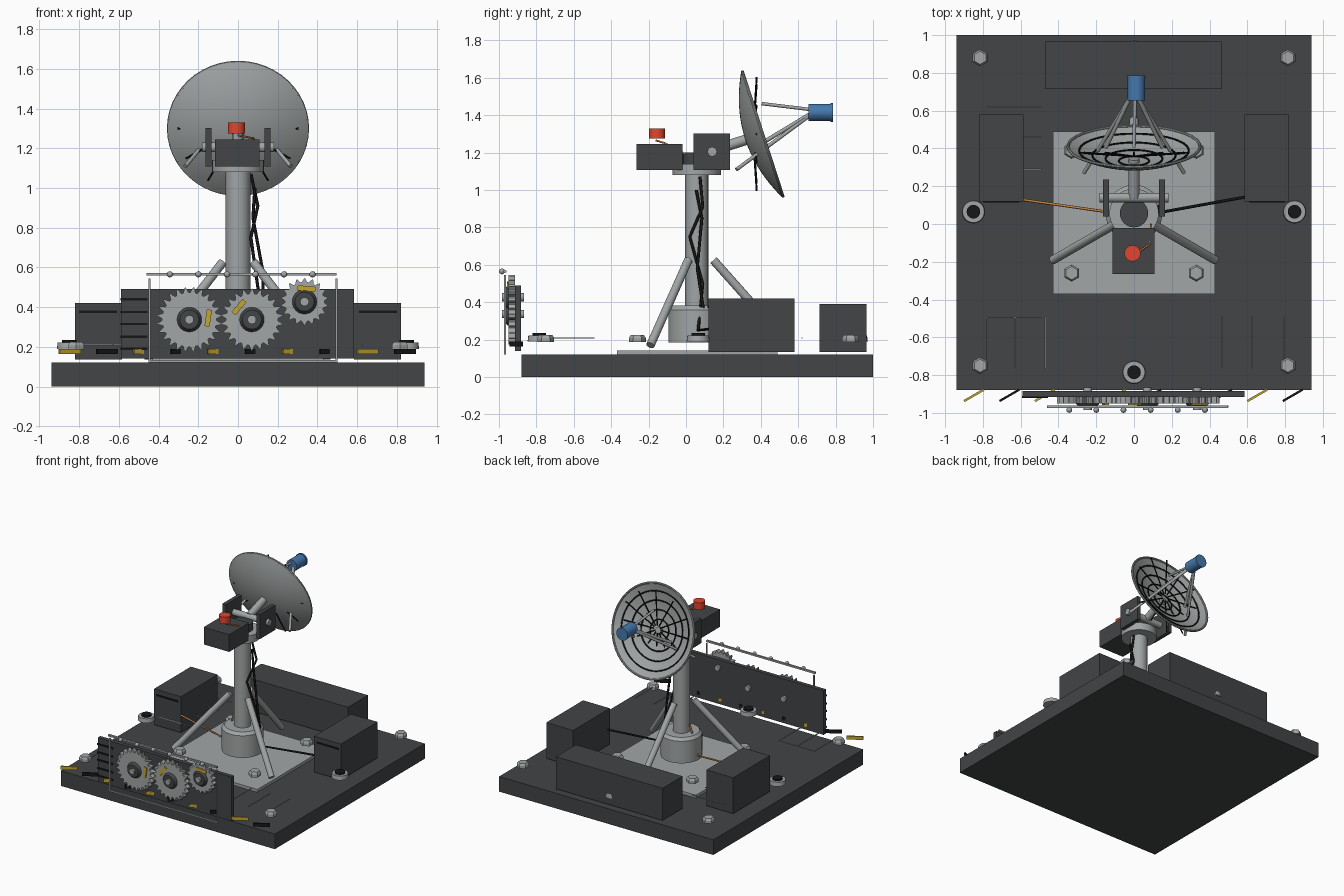
import bpy, bmesh, math
from mathutils import Vector, Matrix

if "Cube" in bpy.data.objects:
    bpy.data.objects.remove(bpy.data.objects["Cube"])


def mat(name, c):
    m = bpy.data.materials.new(name)
    m.diffuse_color = (*c, 1)
    m.use_nodes = True
    m.node_tree.nodes["Principled BSDF"].inputs["Base Color"].default_value = m.diffuse_color
    return m


DARK = mat("dark_grey", (0.055, 0.058, 0.062))
BLACK = mat("black", (0.008, 0.008, 0.008))
LIGHT = mat("light_grey", (0.36, 0.38, 0.38))
YELLOW = mat("yellow", (0.55, 0.38, 0.03))
RED = mat("red", (0.75, 0.06, 0.03))
BLUE = mat("blue", (0.06, 0.19, 0.42))
ORANGE = mat("orange", (0.6, 0.24, 0.06))


def finish(name, bm, m=None, smooth=False):
    bmesh.ops.recalc_face_normals(bm, faces=bm.faces)
    me = bpy.data.meshes.new(name)
    bm.to_mesh(me)
    bm.free()
    ob = bpy.data.objects.new(name, me)
    bpy.context.collection.objects.link(ob)
    if m:
        me.materials.append(m)
    if smooth:
        bpy.context.view_layer.objects.active = ob
        ob.select_set(True)
        bpy.ops.object.shade_smooth_by_angle(angle=math.radians(35))
        ob.select_set(False)
    return ob


def box(name, x0, x1, y0, y1, z0, z1, m=DARK):
    bm = bmesh.new()
    bmesh.ops.create_cube(bm, size=1, matrix=Matrix.Translation(
        ((x0 + x1) / 2, (y0 + y1) / 2, (z0 + z1) / 2)) @ Matrix.Diagonal((x1 - x0, y1 - y0, z1 - z0, 1)))
    return finish(name, bm, m)


def turned_box(name, c, size, axis, deg, m):
    bm = bmesh.new()
    bmesh.ops.create_cube(bm, size=1, matrix=Matrix.Translation(c)
                          @ Matrix.Rotation(math.radians(deg), 4, axis) @ Matrix.Diagonal((*size, 1)))
    return finish(name, bm, m)


def rod(name, a, b, r, m=LIGHT, r2=None, seg=24):
    a, b = Vector(a), Vector(b)
    d = b - a
    bm = bmesh.new()
    bmesh.ops.create_cone(bm, cap_ends=True, segments=seg, radius1=r, radius2=r if r2 is None else r2,
                          depth=d.length, matrix=Matrix.Translation((a + b) / 2)
                          @ d.to_track_quat('Z', 'Y').to_matrix().to_4x4())
    return finish(name, bm, m, seg > 8)


def lathe(name, prof, mx, m=LIGHT, closed=False, seg=48):
    bm = bmesh.new()
    vs = [bm.verts.new((r, 0, z)) for r, z in prof]
    es = [bm.edges.new(p) for p in zip(vs, vs[1:] + (vs[:1] if closed else []))
          if p[0] is not p[1]]
    bmesh.ops.spin(bm, geom=vs + es, axis=(0, 0, 1), cent=(0, 0, 0), angle=2 * math.pi, steps=seg)
    bmesh.ops.remove_doubles(bm, verts=bm.verts, dist=1e-5)
    bm.transform(mx)
    return finish(name, bm, m, True)


def ring(name, R, r, z, mx, m):
    t = [2 * math.pi * i / 8 for i in range(8)]
    return lathe(name, [(R + r * math.cos(a), z + r * math.sin(a)) for a in t], mx, m, True)


def cable(name, pts, r, m):
    cu = bpy.data.curves.new(name, 'CURVE')
    cu.dimensions = '3D'
    cu.bevel_depth = r
    cu.bevel_resolution = 2
    cu.use_fill_caps = True
    s = cu.splines.new('POLY')
    s.points.add(len(pts) - 1)
    for p, q in zip(s.points, pts):
        p.co = (*q, 1)
    cu.materials.append(m)
    bpy.context.collection.objects.link(bpy.data.objects.new(name, cu))


def gear(name, x, z, R, teeth):
    bm = bmesh.new()
    vs = []
    for i in range(teeth * 4):
        a = 2 * math.pi * (i + 0.5) / (teeth * 4)
        r = R if i % 4 == 1 else R * 0.98 if i % 4 == 2 else R * 0.83
        a += {1: 0.25, 2: -0.25}.get(i % 4, 0) * 2 * math.pi / (teeth * 4)
        vs.append(bm.verts.new((x + r * math.cos(a), -0.915, z + r * math.sin(a))))
    f = bm.faces.new(vs)
    e = bmesh.ops.extrude_face_region(bm, geom=[f])
    bmesh.ops.translate(bm, vec=(0, -0.035, 0), verts=[v for v in e["geom"] if isinstance(v, bmesh.types.BMVert)])
    finish(name, bm, LIGHT)
    rod(name + "_hub", (x, -0.95, z), (x, -0.97, z), 0.062, DARK, 0.048)
    rod(name + "_axle", (x, -0.865, z), (x, -0.985, z), 0.022)


# base slab and mounting plate
box("base_slab", -0.94, 0.94, -0.88, 1.0, 0, 0.12)
box("mounting_plate", -0.43, 0.43, -0.37, 0.49, 0.12, 0.143, LIGHT)

# equipment boxes
for s in (-1, 1):
    a, b = sorted((s * 0.585, s * 0.82))
    box("side_cabinet", a, b, 0.12, 0.58, 0.135, 0.42)
    a, b = sorted((s * 0.61, s * 0.8))
    box("cabinet_slot", a, b, 0.114, 0.122, 0.37, 0.382, BLACK)
box("rear_cabinet", -0.47, 0.465, 0.715, 0.965, 0.135, 0.39)

# bolts and anchor pads
for s in (-1, 1):
    for x, y in ((0.815, 0.88), (0.815, -0.75), (0.33, -0.26), (0.33, 0.39)):
        rod("hex_bolt", (s * x, y, 0.187), (s * x, y, 0.21), 0.045, LIGHT, seg=6)
        rod("bolt_crown", (s * x, y, 0.21), (s * x, y, 0.225), 0.045, LIGHT, 0.035, seg=6)
for x, y in ((-0.85, 0.065), (0.85, 0.065), (0, -0.785), (0, 0.91)):
    rod("anchor_pad", (x, y, 0.19), (x, y, 0.222), 0.062, LIGHT, 0.058)
    rod("anchor_cap", (x, y, 0.22), (x, y, 0.235), 0.036, BLACK)

# thin deck lines
for y in (0.62, 0.46, 0.29, 0.12, -0.495):
    box("deck_line", -0.78, -0.49, y - 0.003, y + 0.003, 0.207, 0.213, LIGHT)
for x in (-0.78, -0.63, -0.47, 0.465, 0.625, 0.795):
    box("deck_line", x - 0.003, x + 0.003, -0.765, -0.49, 0.207, 0.213, LIGHT)

# front drive panel with louvres
box("front_panel", -0.59, 0.585, -0.915, -0.883, 0.14, 0.49)
for z in (0.44, 0.375, 0.315, 0.25, 0.19):
    box("louvre", -0.592, -0.455, -0.922, -0.91, z - 0.006, z + 0.006, BLACK)
gear("gear_left", -0.245, 0.337, 0.165, 24)
gear("gear_middle", 0.07, 0.337, 0.157, 22)
gear("gear_right", 0.335, 0.427, 0.12, 18)
for x, z, w, h, d in ((-0.15, 0.345, 0.026, 0.085, 8), (0.005, 0.4, 0.026, 0.085, 40), (0.345, 0.493, 0.09, 0.026, 5)):
    turned_box("gear_tag", (x, -0.953, z), (w, 0.01, h), 'Y', d, YELLOW)

# hazard bars
for i in range(10):
    turned_box("hazard_bar", (-0.847 + i * 0.1875, -0.907, 0.177), (0.122, 0.012, 0.026), 'Z', 30,
               BLACK if i % 2 else YELLOW)

# guard rail
box("guard_top_rail", -0.46, 0.495, -0.975, -0.96, 0.558, 0.571, LIGHT)
box("guard_bottom_rail", -0.45, 0.5, -0.972, -0.962, 0.122, 0.133, LIGHT)
for x in (-0.446, 0.495):
    box("guard_post", x - 0.005, x + 0.005, -0.972, -0.962, 0.122, 0.545, LIGHT)
for i in range(6):
    bm = bmesh.new()
    bmesh.ops.create_icosphere(bm, subdivisions=2, radius=0.016,
                               matrix=Matrix.Translation((-0.343 + i * 0.1437, -0.984, 0.565)))
    finish("rail_knob", bm, LIGHT, True)

# mast, drum and tripod legs
PY = 0.057
mast = Matrix.Translation((0, PY, 0))
lathe("mast_drum", [(0, 0.185), (0.15, 0.185), (0.15, 0.36), (0.13, 0.382), (0, 0.382)], mast)
rod("mast", (0, PY, 0.3), (0, PY, 1.1), 0.062, seg=48)
rod("mast_collar", (0, PY, 1.08), (0, PY, 1.14), 0.13, seg=48)
rod("turntable", (0, PY, 1.14), (0, PY, 1.2), 0.075, DARK)
for deg in (90, 210, 330):
    c, s = math.cos(math.radians(deg)), math.sin(math.radians(deg))
    rod("tripod_leg", (0.09 * c, PY + 0.09 * s, 0.625), (0.495 * c, PY + 0.495 * s, 0.17), 0.023)

# head: motor housing, lamp, yoke, axle
box("motor_housing", -0.115, 0.108, -0.265, -0.02, 1.108, 1.245)
rod("warning_lamp", (-0.008, -0.155, 1.275), (-0.008, -0.155, 1.33), 0.043, RED)
for s in (-1, 1):
    a, b = sorted((s * 0.133, s * 0.163))
    box("yoke_plate", a, b, 0.04, 0.235, 1.107, 1.303)
rod("tilt_axle", (-0.182, 0.14, 1.205), (0.182, 0.14, 1.205), 0.025)
AX = Vector((0, 0.951, 0.309))
rod("dish_arm", (0, 0.14, 1.21), (0, 0.345, 1.277), 0.028)

# dish with rim and inner rings
R, D = 0.35, 0.09
C = Vector((0, 0.41, 1.3)) - AX * D
DM = Matrix.Translation(C) @ AX.to_track_quat('Z', 'Y').to_matrix().to_4x4()
rs = [R * i / 12 for i in range(13)]
bowl = [(r, D * (r / R) ** 2) for r in rs]
lathe("dish", [(r, z - 0.008) for r, z in bowl] + bowl[::-1], DM, seg=64)
ring("dish_rim", R, 0.008, D, DM, LIGHT)
for r in (0.08, 0.15, 0.22, 0.29):
    ring("dish_ring", r, 0.005, D * (r / R) ** 2 + 0.006, DM, BLACK)
for i in range(12):
    a = math.pi * i / 6
    u = Vector((math.cos(a), 0, math.sin(a)))
    rod("dish_rib", Vector((0, 0.36, 1.295)) + u * 0.03, Vector((0, 0.378, 1.3)) + u * 0.305, 0.005, BLACK, seg=10)

# feed horn and its struts
rod("feed_horn", (0.012, 0.655, 1.415), (0.012, 0.775, 1.415), 0.046, BLUE)
rod("feed_horn_lip", (0.012, 0.772, 1.415), (0.012, 0.786, 1.415), 0.05, BLUE)
rod("feed_strut", (0, 0.405, 1.462), (0.005, 0.67, 1.43), 0.009)
for s in (-1, 1):
    rod("feed_strut", (s * 0.15, 0.405, 1.25), (s * 0.02, 0.67, 1.41), 0.011)
    rod("feed_strut", (s * 0.265, 0.27, 1.11), (s * 0.02, 0.67, 1.405), 0.01)

# cables
cable("orange_cable", [(-0.6, 0.13, 0.27), (-0.15, 0.065, 0.22), (-0.075, 0.06, 0.45)], 0.007, ORANGE)
cable("lamp_wire", [(0, -0.16, 1.265), (0.08, -0.11, 1.25), (0.09, 0.0, 1.19)], 0.005, ORANGE)
cable("power_cable", [(0.6, 0.145, 0.26), (0.16, 0.065, 0.25), (0.1, 0.09, 0.5), (0.065, 0.02, 0.75),
                      (0.1, 0.09, 0.91), (0.065, 0.075, 1.07)], 0.008, BLACK)
cable("signal_cable", [(0.13, 0.11, 0.26), (0.125, 0.06, 0.58), (0.075, 0.085, 0.85), (0.085, 0.055, 1.0)], 0.008, BLACK)
